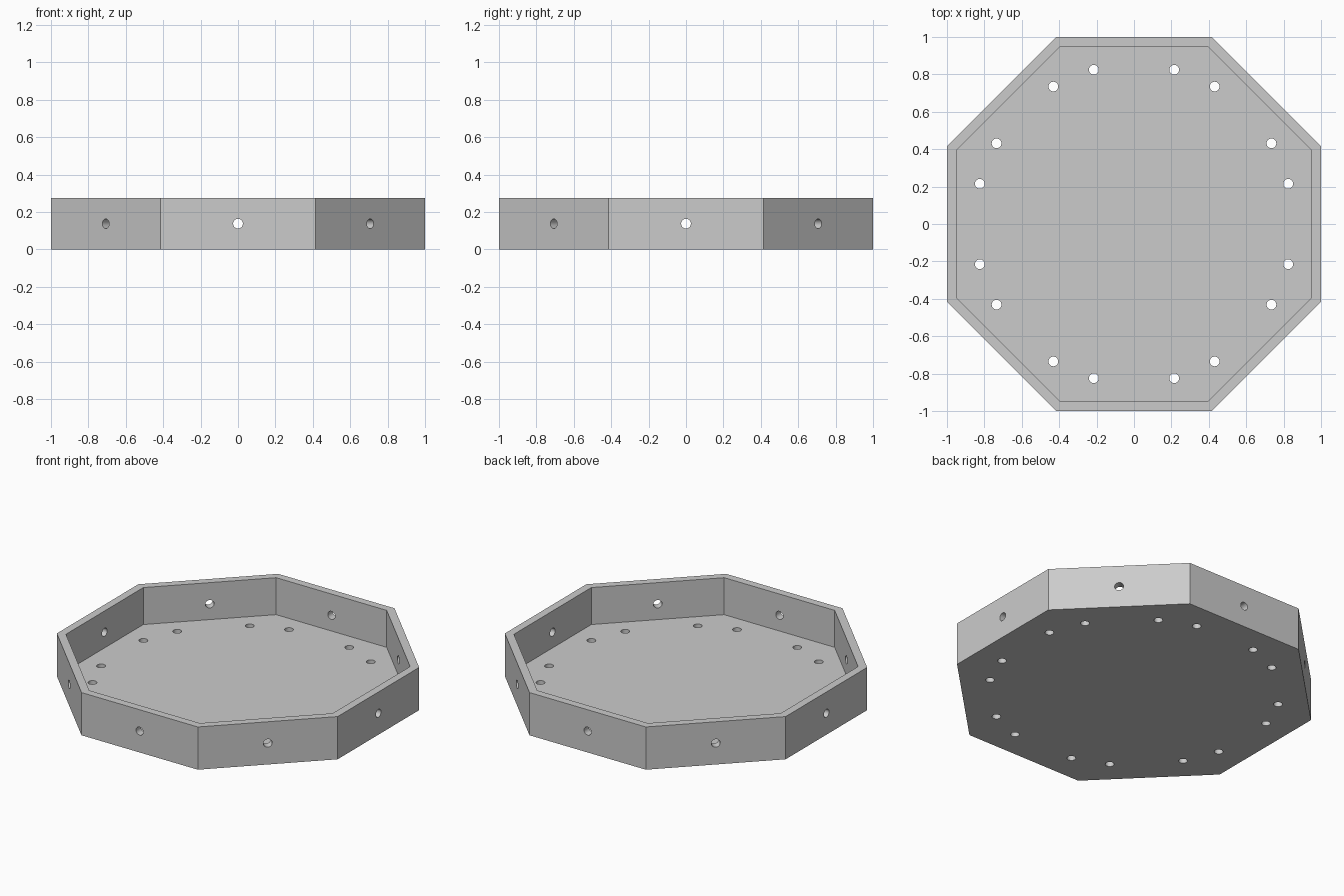
import bpy
import bmesh
from math import cos, sin, tan, pi, radians
from mathutils import Matrix, Vector

cube = bpy.data.objects.get("Cube")
if cube:
    bpy.data.objects.remove(cube)

HEIGHT = 0.275
WALL = 0.05
FLOOR = 0.037
HOLE_R = 0.026
HOLE_RING = 0.852
HOLE_SPREAD = radians(7.9)

grey = bpy.data.materials.new("light grey")
grey.use_nodes = True
colour = (0.6, 0.6, 0.6, 1)
grey.diffuse_color = colour
grey.node_tree.nodes["Principled BSDF"].inputs["Base Color"].default_value = colour


def octagon(bm, apothem, z):
    r = apothem / cos(pi / 8)
    return [bm.verts.new((r * cos(a), r * sin(a), z))
            for a in (pi / 8 + i * pi / 4 for i in range(8))]


def make_object(name, bm):
    bmesh.ops.recalc_face_normals(bm, faces=bm.faces)
    mesh = bpy.data.meshes.new(name)
    bm.to_mesh(mesh)
    bm.free()
    mesh.materials.append(grey)
    obj = bpy.data.objects.new(name, mesh)
    bpy.context.collection.objects.link(obj)
    return obj


# Eight-sided tray: outer wall, rim, inner wall and floor
bm = bmesh.new()
rings = [octagon(bm, 1, 0), octagon(bm, 1, HEIGHT),
         octagon(bm, 1 - WALL, HEIGHT), octagon(bm, 1 - WALL, FLOOR)]
for low, high in zip(rings, rings[1:]):
    for i in range(8):
        j = (i + 1) % 8
        bm.faces.new((low[i], low[j], high[j], high[i]))
bm.faces.new(rings[0])
bm.faces.new(rings[-1])
tray = make_object("octagonal_tray", bm)

# Drills: one through each wall, a pair through the floor near each corner
bm = bmesh.new()


def drill(matrix, depth):
    bmesh.ops.create_cone(bm, cap_ends=True, segments=32, radius1=HOLE_R,
                          radius2=HOLE_R, depth=depth, matrix=matrix)


for i in range(8):
    turn = Matrix.Rotation(i * pi / 4, 4, "Z")
    side = Matrix.Translation((1 - WALL / 2, 0, HEIGHT / 2))
    drill(turn @ side @ Matrix.Rotation(pi / 2, 4, "Y"), WALL * 2)
    for s in (-1, 1):
        a = i * pi / 4 + pi / 8 + s * HOLE_SPREAD
        spot = Vector((HOLE_RING * cos(a), HOLE_RING * sin(a), FLOOR / 2))
        drill(Matrix.Translation(spot), FLOOR * 2)
drills = make_object("hole_cutter", bm)
drills.hide_render = True

# Cut the holes, then discard the drills
cut = tray.modifiers.new("holes", "BOOLEAN")
cut.operation = "DIFFERENCE"
cut.solver = "EXACT"
cut.object = drills
bpy.context.view_layer.objects.active = tray
tray.select_set(True)
bpy.ops.object.modifier_apply(modifier=cut.name)
bpy.data.objects.remove(drills)

# Round hole walls, crisp tray edges
bpy.ops.object.select_all(action="DESELECT")
tray.select_set(True)
bpy.ops.object.shade_smooth_by_angle(angle=radians(30))
